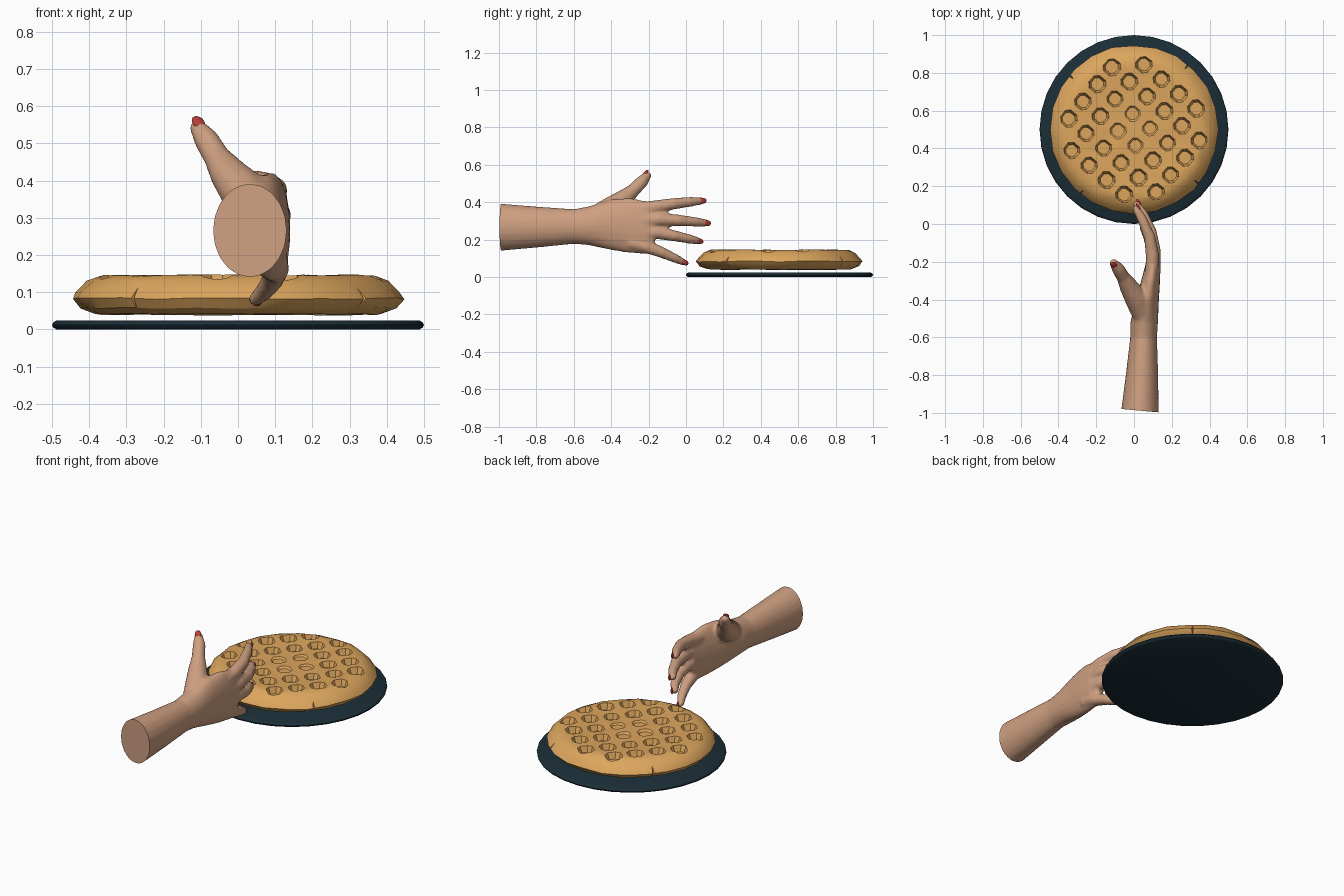
import bpy, bmesh, math, random
from mathutils import Vector, Matrix

if "Cube" in bpy.data.objects:
    bpy.data.objects.remove(bpy.data.objects["Cube"])

random.seed(4)


def material(name, rgb):
    m = bpy.data.materials.new(name)
    m.diffuse_color = (*rgb, 1)
    m.use_nodes = True
    m.node_tree.nodes["Principled BSDF"].inputs["Base Color"].default_value = m.diffuse_color
    return m


SKIN = material("skin", (0.62, 0.35, 0.22))
BATTER = material("batter", (0.72, 0.38, 0.11))
SLATE = material("slate", (0.011, 0.027, 0.038))
VARNISH = material("varnish", (0.48, 0.05, 0.035))


def finish(bm, name, mat=None):
    bmesh.ops.recalc_face_normals(bm, faces=bm.faces)
    me = bpy.data.meshes.new(name)
    bm.to_mesh(me)
    bm.free()
    ob = bpy.data.objects.new(name, me)
    bpy.context.collection.objects.link(ob)
    if mat:
        me.materials.append(mat)
    return ob


def activate(ob):
    bpy.ops.object.select_all(action='DESELECT')
    ob.select_set(True)
    bpy.context.view_layer.objects.active = ob


def smooth(ob, deg):
    activate(ob)
    bpy.ops.object.shade_smooth_by_angle(angle=math.radians(deg))


def apply(ob, kind, **settings):
    activate(ob)
    mod = ob.modifiers.new(kind, kind)
    for key, value in settings.items():
        setattr(mod, key, value)
    bpy.ops.object.modifier_apply(modifier=mod.name)


def skin_rings(bm, rings):
    """Bridge equal vertex rings and cap both ends."""
    vs = [[bm.verts.new(p) for p in ring] for ring in rings]
    n = len(vs[0])
    for a, b in zip(vs, vs[1:]):
        for i in range(n):
            j = (i + 1) % n
            bm.faces.new((a[i], a[j], b[j], b[i]))
    bm.faces.new(vs[0])
    bm.faces.new(vs[-1][::-1])


def disc(name, profile, sides, mat, wobble=0):
    """Lathe an (r, z) profile around the plate centre."""
    bm = bmesh.new()
    rings = []
    for r, z in profile:
        ring = []
        for i in range(sides):
            a = math.tau * i / sides
            rr = r * (1 + random.uniform(-wobble, wobble))
            dz = random.uniform(-wobble, wobble) * 0.3
            ring.append((rr * math.cos(a), 0.5 + rr * math.sin(a), z + dz))
        rings.append(ring)
    skin_rings(bm, rings)
    return finish(bm, name, mat)


# Plate
plate = disc("plate", [(0.488, 0), (0.497, 0.005), (0.5, 0.012), (0.497, 0.019), (0.488, 0.024)], 32, SLATE)
smooth(plate, 40)

# Waffle body
waffle = disc("waffle", [(0.3, 0.040), (0.385, 0.041), (0.425, 0.058), (0.447, 0.083), (0.435, 0.100),
                         (0.405, 0.130), (0.37, 0.145), (0.33, 0.146), (0.2, 0.141), (0.06, 0.142)],
              24, BATTER, 0.008)

# Pits and quarter seams cut from the waffle
bm = bmesh.new()
turn = Matrix.Translation((0, 0.5, 0)) @ Matrix.Rotation(math.radians(50), 4, 'Z')


def square(half, u, v, z):
    pts = []
    for sx, sy in ((1, .5), (.5, 1), (-.5, 1), (-1, .5), (-1, -.5), (-.5, -1), (.5, -1), (1, -.5)):
        k = half * (1 if abs(sx) == 1 or abs(sy) == 1 else 0)
        pts.append(turn @ Vector((u + sx * k, v + sy * k, z)))
    return pts


for i in range(6):
    for j in range(6):
        u, v = (i - 2.5) * 0.119, (j - 2.5) * 0.121
        if math.hypot(u, v) > 0.4:
            continue
        floor = 0.132 if math.hypot(u, v) < 0.1 else 0.110
        s = random.uniform(0.95, 1.05)
        skin_rings(bm, [square(0.030 * s, u, v, floor), square(0.042 * s, u, v, 0.146),
                        square(0.046 * s, u, v, 0.18)])
for k in range(4):
    spin = turn @ Matrix.Rotation(k * math.pi / 2, 4, 'Z')
    wedge = [(0.418, 0), (0.50, 0.016), (0.50, -0.016)]
    skin_rings(bm, [[spin @ Vector((x, y, z)) for x, y in wedge] for z in (0.03, 0.12)])
cutter = finish(bm, "waffle_cutter")
apply(waffle, 'BOOLEAN', operation='DIFFERENCE', solver='EXACT', object=cutter)
bpy.data.objects.remove(cutter)
smooth(waffle, 32)

# Hand: forearm and palm loft (y, x centre, z centre, half width, half height)
bm = bmesh.new()
SECTIONS = [(-1.05, .028, .266, .104, .131), (-.8, .042, .267, .086, .110), (-.6, .051, .270, .071, .093),
            (-.52, .054, .274, .073, .104), (-.4, .070, .280, .062, .136), (-.3, .088, .276, .050, .148),
            (-.22, .100, .265, .041, .143), (-.17, .100, .265, .030, .128)]
skin_rings(bm, [[(x + w * math.cos(math.tau * i / 20), y, z + h * math.sin(math.tau * i / 20))
                 for i in range(20)] for y, x, z, w, h in SECTIONS])


def limb(path):
    """Round tube with a domed tip along (x, y, z, radius) points."""
    pts = [Vector(p[:3]) for p in path]
    rad = [p[3] for p in path]
    d = (pts[-1] - pts[-2]).normalized()
    tip, r = pts[-1], rad[-1]
    for along, k in ((0.5, 0.86), (0.9, 0.4)):
        pts.append(tip + d * r * along)
        rad.append(r * k)
    rings = []
    for i, (p, r) in enumerate(zip(pts, rad)):
        t = (pts[min(i + 1, len(pts) - 1)] - pts[max(i - 1, 0)]).normalized()
        side = t.cross(Vector((0, 0, 1))).normalized()
        up = side.cross(t)
        rings.append([p + r * (math.cos(math.tau * j / 12) * side + math.sin(math.tau * j / 12) * up)
                      for j in range(12)])
    skin_rings(bm, rings)


FINGERS = {
    "index": [(.095, -.26, .362, .036), (.098, -.17, .374, .036), (.083, -.07, .391, .031),
              (.046, .02, .402, .027), (.012, .080, .407, .021)],
    "middle": [(.105, -.26, .300, .036), (.108, -.15, .308, .036), (.090, -.04, .303, .031),
               (.050, .05, .295, .026), (.015, .103, .289, .021)],
    "ring": [(.105, -.26, .240, .036), (.106, -.16, .238, .035), (.090, -.06, .220, .030),
             (.058, .02, .203, .025), (.028, .064, .193, .020)],
    "little": [(.098, -.30, .185, .036), (.102, -.21, .162, .036), (.092, -.13, .132, .030),
               (.070, -.06, .101, .025), (.045, -.015, .080, .019)],
    "thumb": [(.045, -.47, .330, .060), (.010, -.39, .375, .062), (-.028, -.33, .420, .050),
              (-.058, -.28, .465, .036), (-.085, -.235, .510, .034), (-.108, -.207, .543, .023)],
}
for path in FINGERS.values():
    limb(path)
hand = finish(bm, "hand", SKIN)
apply(hand, 'REMESH', mode='VOXEL', voxel_size=0.009)
apply(hand, 'SMOOTH', factor=0.5, iterations=5)

# Flat slanted cut at the end of the forearm
bm = bmesh.new()
bm.from_mesh(hand.data)
cut = bmesh.ops.bisect_plane(bm, geom=bm.verts[:] + bm.edges[:] + bm.faces[:], plane_co=(.03, -.988, .26),
                             plane_no=(-.09, -1, 0), clear_outer=True)
bmesh.ops.contextual_create(bm, geom=[e for e in cut['geom_cut'] if isinstance(e, bmesh.types.BMEdge)])
bm.to_mesh(hand.data)
bm.free()
smooth(hand, 50)

# Painted nails
for name, path in FINGERS.items():
    d = (Vector(path[-1][:3]) - Vector(path[-2][:3])).normalized()
    face = Vector((.25, -.75, .6)) if name == "thumb" else Vector((1, .25, 0))
    out = (face - d * face.dot(d)).normalized()
    side = d.cross(out)
    r = path[-1][3]
    centre = Vector(path[-1][:3]) + out * r * 0.72 + d * 0.003
    frame = Matrix((d, side, out)).transposed().to_4x4()
    bm = bmesh.new()
    bmesh.ops.create_uvsphere(bm, u_segments=14, v_segments=8, radius=1)
    bm.transform(Matrix.Translation(centre) @ frame @ Matrix.Diagonal((0.023, r * 0.75, r * 0.35, 1)))
    smooth(finish(bm, name + "_nail", VARNISH), 60)
